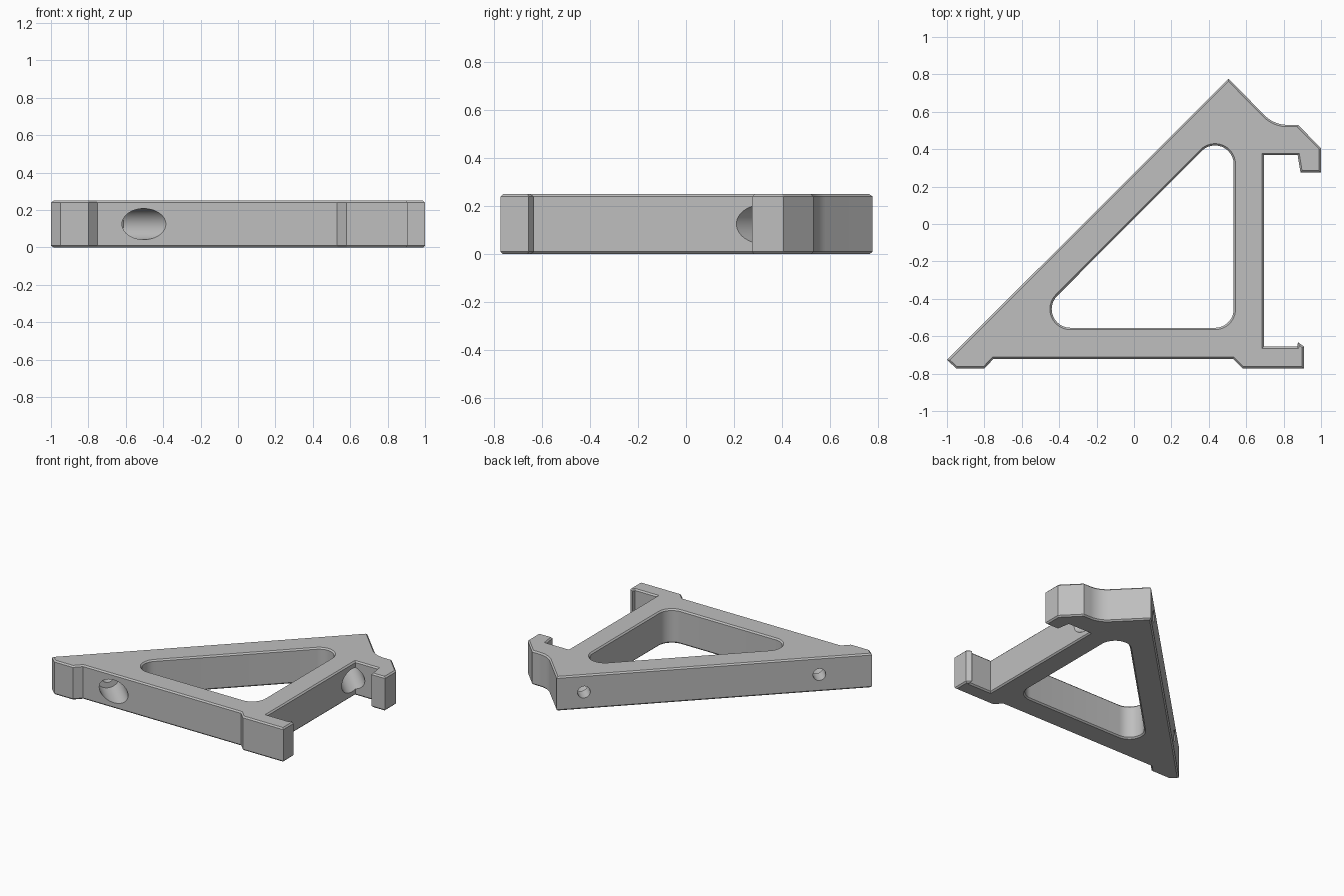
import bpy, bmesh, math
from mathutils import Vector

if "Cube" in bpy.data.objects:
    bpy.data.objects.remove(bpy.data.objects["Cube"])

HEIGHT, CHAMFER = 0.25, 0.01

grey = bpy.data.materials.new("plain grey")
grey.use_nodes = True
colour = (0.52, 0.52, 0.52, 1)
grey.diffuse_color = colour
grey.node_tree.nodes["Principled BSDF"].inputs["Base Color"].default_value = colour


def arc(cx, cy, r, start, end, steps=12):
    angles = [math.radians(start + (end - start) * i / steps) for i in range(steps + 1)]
    return [(cx + r * math.cos(a), cy + r * math.sin(a)) for a in angles]


def loft(name, rings):
    """Closed solid through a list of (outline, z) rings."""
    bm = bmesh.new()
    loops = [[bm.verts.new((x, y, z)) for x, y in pts] for pts, z in rings]
    bm.faces.new(loops[0][::-1])
    bm.faces.new(loops[-1])
    n = len(loops[0])
    for low, high in zip(loops, loops[1:]):
        for i in range(n):
            j = (i + 1) % n
            bm.faces.new((low[i], low[j], high[j], high[i]))
    mesh = bpy.data.meshes.new(name)
    bm.to_mesh(mesh)
    bm.free()
    obj = bpy.data.objects.new(name, mesh)
    mesh.materials.append(grey)
    bpy.context.collection.objects.link(obj)
    return obj


def chamfer_rims(obj):
    bm = bmesh.new()
    bm.from_mesh(obj.data)
    rims = [e for e in bm.edges if abs(e.verts[0].co.z - e.verts[1].co.z) < 1e-5]
    bmesh.ops.bevel(bm, geom=rims, offset=CHAMFER, offset_type='OFFSET',
                    segments=1, profile=0.5, affect='EDGES', clamp_overlap=False)
    bm.to_mesh(obj.data)
    bm.free()


# Bracket outline: feet, lower lip, upper hook, sloping back
outline = [(-1, -0.727), (-0.95, -0.772), (-0.80, -0.772), (-0.752, -0.722),
           (0.53, -0.722), (0.58, -0.772), (0.908, -0.772), (0.908, -0.655),
           (0.877, -0.632), (0.872, -0.655), (0.695, -0.655), (0.695, 0.368),
           (0.875, 0.368), (0.89, 0.275), (1, 0.275), (1, 0.405), (0.877, 0.53)]
outline += arc(0.82, 0.70, 0.17, 270, 225) + [(0.505, 0.777)]
bracket = loft("bracket", [(outline, 0), (outline, HEIGHT)])
chamfer_rims(bracket)


# Rounded triangular window, flared at both rims
def window(r):
    return (arc(-0.34, -0.455, r, 135, 270) + arc(0.433, -0.455, r, 270, 360)
            + arc(0.433, 0.32, r, 0, 135))


cutters = [loft("window_cutter", [(window(0.12), -CHAMFER), (window(0.1), CHAMFER),
                                  (window(0.1), HEIGHT - CHAMFER),
                                  (window(0.12), HEIGHT + CHAMFER)])]

# Stepped screw holes, square to the sloping back
outward = Vector((-1, 1, 0)).normalized()


def bore(name, back, radius, start, end):
    circle = arc(0, 0, radius, 0, 360, 48)[:-1]
    obj = loft(name, [(circle, start), (circle, end)])
    obj.rotation_euler = (-outward).to_track_quat('Z', 'Y').to_euler()
    obj.location = back
    cutters.append(obj)


for side, x, y in (("lower", -0.748, -0.477), ("upper", 0.375, 0.647)):
    back = Vector((x, y, HEIGHT / 2))
    bore(side + "_screw_cutter", back, 0.043, -0.1, 0.2)
    bore(side + "_head_cutter", back, 0.083, 0.11, 0.65)

for cutter in cutters:
    mod = bracket.modifiers.new(cutter.name, 'BOOLEAN')
    mod.object = cutter
    mod.operation = 'DIFFERENCE'
    mod.solver = 'EXACT'

# Apply the cuts, drop the cutters, shade
bpy.context.view_layer.update()
cut = bpy.data.meshes.new_from_object(
    bracket.evaluated_get(bpy.context.evaluated_depsgraph_get()))
bracket.modifiers.clear()
bracket.data = cut
for cutter in cutters:
    bpy.data.objects.remove(cutter)
bpy.ops.object.select_all(action='DESELECT')
bracket.select_set(True)
bpy.context.view_layer.objects.active = bracket
bpy.ops.object.shade_smooth_by_angle(angle=math.radians(25))
